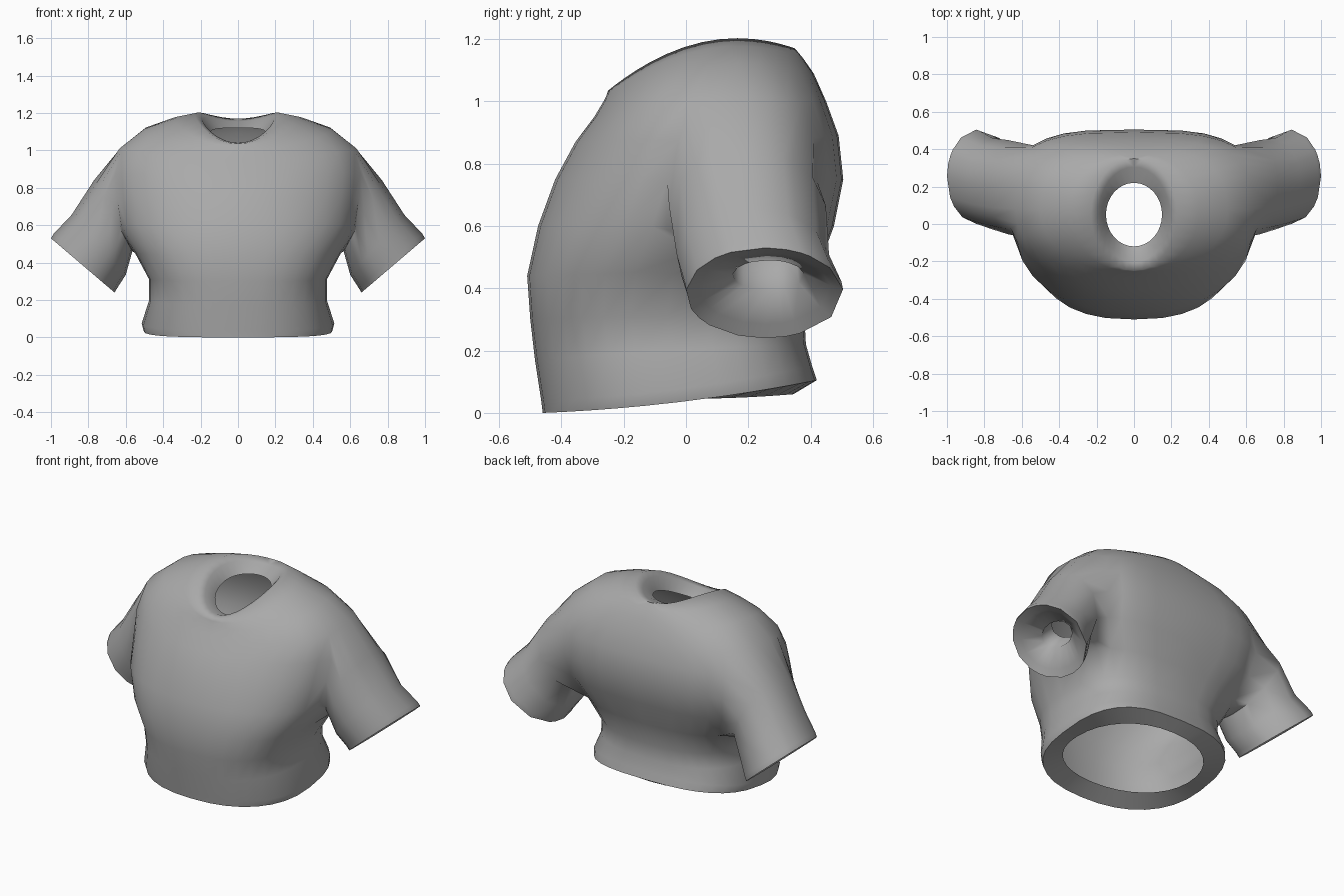
import bpy, bmesh, math
from mathutils import Vector

if "Cube" in bpy.data.objects:
    bpy.data.objects.remove(bpy.data.objects["Cube"], do_unlink=True)

cloth = bpy.data.materials.new("grey cloth")
cloth.use_nodes = True
grey = (0.4, 0.4, 0.4, 1)
cloth.diffuse_color = grey
cloth.node_tree.nodes["Principled BSDF"].inputs["Base Color"].default_value = grey

# Torso rings from hem fold to collar fold: (front y, back y, half width,
# front z, side z, back z, front squareness, back squareness)
TORSO = [
    (-.37, .345, .405, .06, .045, .06, 2.1, 2.2),
    (-.46, .42, .505, .0, .035, .105, 2.3, 2.8),
    (-.465, .405, .515, .04, .075, .15, 2.3, 2.8),
    (-.485, .385, .475, .17, .2, .22, 2.4, 2.8),
    (-.5, .38, .475, .3, .31, .31, 2.5, 2.8),
    (-.51, .42, .55, .44, .45, .45, 2.5, 3),
    (-.475, .475, .64, .6, .6, .6, 2.2, 3.3),
    (-.42, .505, .66, .75, .75, .75, 2.1, 3.4),
    (-.355, .49, .67, .87, .88, .89, 2.1, 3.3),
    (-.295, .45, .635, .95, 1.015, 1.0, 2.1, 3),
    (-.265, .41, .5, 1.0, 1.115, 1.09, 2.1, 2.6),
    (-.255, .375, .345, 1.02, 1.168, 1.14, 2.1, 2.2),
    (-.25, .35, .23, 1.035, 1.19, 1.17, 2, 2),
    (-.205, .305, .19, 1.04, 1.165, 1.155, 2, 2),
    (-.12, .22, .15, 1.01, 1.09, 1.12, 2, 2),
]
HALF = 16                 # segments around half the body
ROWS, COLS = (5, 9), (7, 12)   # armhole span in the torso grid

# Sleeve rings: (outer x, outer z, inner x, inner z, front y, back y)
SLEEVE = [
    (.77, .84, .565, .46, -.055, .45),
    (.89, .655, .6, .335, -.03, .46),
    (.985, .555, .645, .265, -.005, .5),
    (1.0, .53, .66, .24, .0, .505),
    (.95, .515, .68, .285, .04, .465),
    (.84, .49, .73, .395, .15, .38),
    (.77, .58, .65, .49, .15, .37),
]


def torso_ring(bm, yf, yb, w, zf, zs, zb, front, back):
    """Half a body ring, with its own squareness at front and back."""
    ring = []
    for j in range(HALF + 1):
        t = math.pi * (j / HALF - .5)
        power = 2 / (back if t > 0 else front)
        c = 0 if j in (0, HALF) else math.cos(t) ** power
        v = math.copysign(abs(math.sin(t)) ** power, t)
        z = zs + (zb - zf) / 2 * v + ((zf + zb) / 2 - zs) * v * v
        ring.append(bm.verts.new((w * c, (yf + yb) / 2 + (yb - yf) / 2 * v, z)))
    return ring


def sleeve_ring(bm, angles, xo, zo, xi, zi, yf, yb):
    outer, inner = Vector((xo, 0, zo)), Vector((xi, 0, zi))
    mid, up = (outer + inner) / 2, (outer - inner) / 2
    mid.y = (yf + yb) / 2
    side = Vector((0, (yb - yf) / 2, 0))
    return [bm.verts.new(mid + side * math.cos(a) + up * math.sin(a)) for a in angles]


bm = bmesh.new()

# Torso with the armhole left open
grid = [torso_ring(bm, *r) for r in TORSO]
for i in range(len(grid) - 1):
    for j in range(HALF):
        if ROWS[0] <= i < ROWS[1] and COLS[0] <= j < COLS[1]:
            continue
        bm.faces.new((grid[i][j], grid[i][j + 1], grid[i + 1][j + 1], grid[i + 1][j]))

# Sleeve grown from the armhole edge, folding in at the cuff
(r0, r1), (c0, c1) = ROWS, COLS
loop = [grid[r0][j] for j in range(c0, c1)] + [grid[i][c1] for i in range(r0, r1)]
loop += [grid[r1][j] for j in range(c1, c0, -1)] + [grid[i][c0] for i in range(r1, r0, -1)]
armhole = loop
angles = [math.atan2((v.co.z - .73) / .28, (v.co.y - .2) / .25) for v in loop]
for r in SLEEVE:
    nxt = sleeve_ring(bm, angles, *r)
    for k in range(len(loop)):
        m = (k + 1) % len(loop)
        bm.faces.new((loop[k], loop[m], nxt[m], nxt[k]))
    loop = nxt

# Soften the join between sleeve and torso
bmesh.ops.smooth_vert(bm, verts=armhole, factor=.2,
                      use_axis_x=True, use_axis_y=True, use_axis_z=True)

bmesh.ops.recalc_face_normals(bm, faces=bm.faces)
bm.normal_update()
belly = min(bm.faces, key=lambda f: f.calc_center_median().y)
if belly.normal.y > 0:
    bmesh.ops.reverse_faces(bm, faces=bm.faces)

mesh = bpy.data.meshes.new("shirt")
bm.to_mesh(mesh)
bm.free()
mesh.materials.append(cloth)
shirt = bpy.data.objects.new("shirt", mesh)
bpy.context.collection.objects.link(shirt)

# Mirror the other half and smooth it
bpy.context.view_layer.objects.active = shirt
shirt.select_set(True)
mirror = shirt.modifiers.new("mirror", "MIRROR")
mirror.use_clip = True
bpy.ops.object.modifier_apply(modifier=mirror.name)
bpy.ops.object.shade_smooth_by_angle(angle=math.radians(65))
